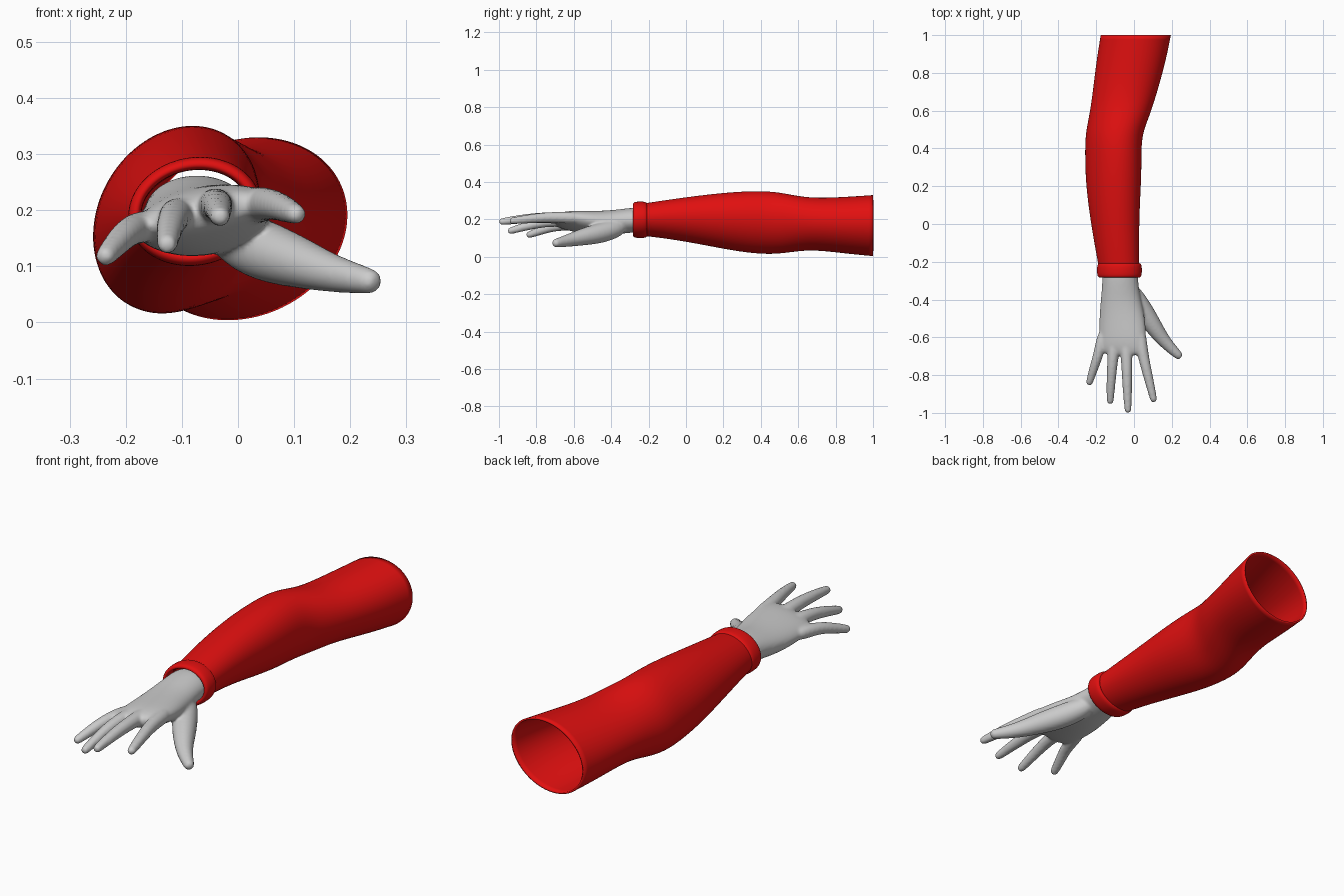
import bpy, bmesh
from math import sin, cos, pi, radians
from mathutils import Vector

Y = Vector((0, 1, 0))
Z = Vector((0, 0, 1))


def loft(bm, stations, segs, along=None, skew=0.0, caps=True, loop=False):
    """Elliptical rings (x, y, z, rx, rz, roll) joined into a tube."""
    pts = [Vector(s[:3]) for s in stations]
    rings = []
    for i, s in enumerate(stations):
        t = along or (pts[min(i + 1, len(pts) - 1)] - pts[max(i - 1, 0)]).normalized()
        side = t.cross(Z).normalized()
        if side.x < 0:
            side = -side
        up = side.cross(t).normalized()
        if up.z < 0:
            up = -up
        roll = radians(s[5])
        ring = []
        for k in range(segs):
            a = 2 * pi * k / segs
            v = s[4] * sin(a)
            u = s[3] * cos(a) + skew * v
            ring.append(bm.verts.new(pts[i] + side * (u * cos(roll) - v * sin(roll))
                                     + up * (u * sin(roll) + v * cos(roll))))
        rings.append(ring)
    pairs = list(zip(rings, rings[1:])) + ([(rings[-1], rings[0])] if loop else [])
    for a, b in pairs:
        for k in range(segs):
            n = (k + 1) % segs
            bm.faces.new((a[k], a[n], b[n], b[k]))
    if caps:
        bm.faces.new(rings[0])
        bm.faces.new(rings[-1])


def digit(bm, path):
    """Tapered finger (x, y, z, r) with a rounded tip."""
    st = [(x, y, z, r, r, 0) for x, y, z, r in path]
    p, r = Vector(path[-1][:3]), path[-1][3]
    t = (p - Vector(path[-2][:3])).normalized()
    for d, k in ((0.6, 0.85), (0.95, 0.45)):
        st.append((*(p + t * r * d), r * k, r * k, 0))
    loft(bm, st, 12)


def finish(bm, name, mat=None):
    bmesh.ops.recalc_face_normals(bm, faces=bm.faces[:])
    me = bpy.data.meshes.new(name)
    bm.to_mesh(me)
    bm.free()
    me.polygons.foreach_set("use_smooth", [True] * len(me.polygons))
    ob = bpy.data.objects.new(name, me)
    bpy.context.collection.objects.link(ob)
    if mat:
        me.materials.append(mat)
    sub = ob.modifiers.new("round", 'SUBSURF')
    sub.levels = sub.render_levels = 2
    return ob


red = bpy.data.materials.new("red_cloth")
red.diffuse_color = (0.75, 0.005, 0.005, 1)

# Sleeve: y, x min, x max, z min, z max
spans = [(-0.25, -0.182, 0.026, 0.114, 0.282), (-0.12, -0.206, 0.026, 0.10, 0.302),
         (0.05, -0.234, 0.027, 0.072, 0.326), (0.22, -0.254, 0.036, 0.038, 0.345),
         (0.36, -0.257, 0.038, 0.017, 0.353), (0.47, -0.256, 0.039, 0.013, 0.350),
         (0.56, -0.238, 0.076, 0.024, 0.333), (0.66, -0.222, 0.110, 0.037, 0.316),
         (0.78, -0.208, 0.145, 0.026, 0.317), (0.90, -0.192, 0.175, 0.012, 0.324),
         (1.00, -0.175, 0.194, 0.003, 0.331)]
bm = bmesh.new()
loft(bm, [((a + b) / 2, y, (c + d) / 2, (b - a) / 2, (d - c) / 2, 0) for y, a, b, c, d in spans],
     32, Y, 0.17, caps=False)
sleeve = finish(bm, "sleeve", red)
sol = sleeve.modifiers.new("cloth", 'SOLIDIFY')
sol.thickness, sol.offset = 0.008, -1

# Rolled cuff: y and offset from the wrist opening
bm = bmesh.new()
roll = [(-0.205, 0.0), (-0.21, 0.012), (-0.225, 0.017), (-0.265, 0.017), (-0.281, 0.012),
        (-0.285, 0.0), (-0.275, -0.007), (-0.22, -0.007)]
loft(bm, [(-0.077, y, 0.198, 0.102 + o, 0.081 + o, 0) for y, o in roll],
     32, Y, 0.1, caps=False, loop=True)
finish(bm, "cuff", red)

# Hand: palm and fingers fused into one smooth skin
bm = bmesh.new()
loft(bm, [(-0.075, -0.20, 0.200, 0.093, 0.066, 0), (-0.073, -0.30, 0.196, 0.094, 0.067, 0),
          (-0.070, -0.40, 0.182, 0.107, 0.066, 4), (-0.062, -0.50, 0.182, 0.124, 0.062, 9),
          (-0.060, -0.60, 0.190, 0.128, 0.052, 12), (-0.060, -0.66, 0.195, 0.124, 0.040, 12),
          (-0.052, -0.70, 0.196, 0.105, 0.024, 12)], 24, Y)
digits = [
    [(-0.155, -0.55, 0.172, 0.034), (-0.188, -0.69, 0.168, 0.028),
     (-0.212, -0.76, 0.146, 0.025), (-0.235, -0.835, 0.119, 0.020)],
    [(-0.100, -0.58, 0.190, 0.038), (-0.112, -0.71, 0.193, 0.030),
     (-0.121, -0.82, 0.174, 0.026), (-0.126, -0.935, 0.140, 0.020)],
    [(-0.045, -0.58, 0.203, 0.038), (-0.039, -0.72, 0.211, 0.031),
     (-0.036, -0.85, 0.206, 0.027), (-0.032, -0.981, 0.189, 0.020)],
    [(0.025, -0.54, 0.205, 0.038), (0.044, -0.68, 0.213, 0.031),
     (0.073, -0.80, 0.208, 0.027), (0.103, -0.925, 0.193, 0.020)],
    [(-0.035, -0.32, 0.170, 0.045), (0.035, -0.44, 0.130, 0.060), (0.108, -0.55, 0.107, 0.048),
     (0.162, -0.625, 0.088, 0.036), (0.232, -0.692, 0.074, 0.025)],
]
for d in digits:
    digit(bm, d)
hand = finish(bm, "hand")
rm = hand.modifiers.new("fuse", 'REMESH')
rm.mode, rm.voxel_size, rm.use_smooth_shade = 'VOXEL', 0.006, True
sm = hand.modifiers.new("relax", 'SMOOTH')
sm.factor, sm.iterations = 0.5, 10
